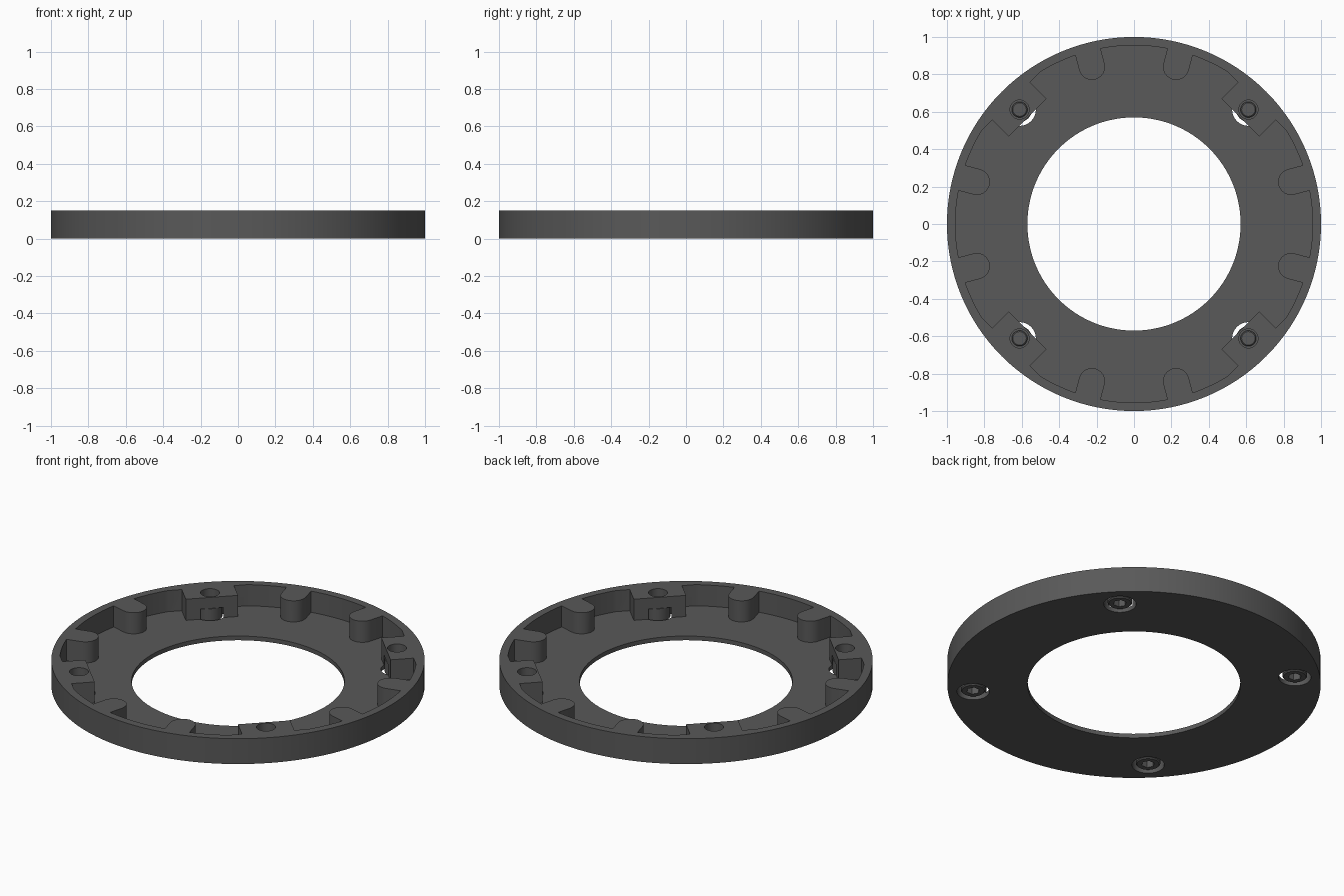
import bpy, bmesh
from math import sin, cos, pi, radians

if "Cube" in bpy.data.objects:
    bpy.data.objects.remove(bpy.data.objects["Cube"])

mat = bpy.data.materials.new("dark_grey")
mat.diffuse_color = (0.1, 0.1, 0.1, 1)
mat.use_nodes = True
mat.node_tree.nodes["Principled BSDF"].inputs["Base Color"].default_value = mat.diffuse_color


def make_object(name, bm):
    bmesh.ops.recalc_face_normals(bm, faces=bm.faces)
    me = bpy.data.meshes.new(name)
    bm.to_mesh(me)
    bm.free()
    ob = bpy.data.objects.new(name, me)
    bpy.context.collection.objects.link(ob)
    me.materials.append(mat)
    return ob


def lathe(name, profile, seg, loc=(0, 0, 0), closed=True):
    """Revolve an (r, z) profile about z; a closed profile makes a ring, an open one is capped."""
    bm = bmesh.new()
    rings = [[bm.verts.new((loc[0] + r * cos(2 * pi * i / seg),
                            loc[1] + r * sin(2 * pi * i / seg), loc[2] + z))
              for i in range(seg)] for r, z in profile]
    n = len(rings)
    for k in range(n if closed else n - 1):
        a, b = rings[k], rings[(k + 1) % n]
        for i in range(seg):
            j = (i + 1) % seg
            bm.faces.new((a[i], a[j], b[j], b[i]))
    if not closed:
        bm.faces.new(rings[0])
        bm.faces.new(rings[-1])
    return make_object(name, bm)


def prism(name, outline, z0, z1, angle):
    """Extrude an outline given as (radial, tangential) points, turned to an angle."""
    c, s = cos(angle), sin(angle)
    bm = bmesh.new()
    lo, hi = ([bm.verts.new((r * c - t * s, r * s + t * c, z)) for r, t in outline]
              for z in (z0, z1))
    bm.faces.new(lo)
    bm.faces.new(hi)
    for i in range(len(lo)):
        j = (i + 1) % len(lo)
        bm.faces.new((lo[i], lo[j], hi[j], hi[i]))
    return make_object(name, bm)


def boolean(target, tool, op):
    tool.hide_render = True
    mod = target.modifiers.new("cut", 'BOOLEAN')
    mod.operation, mod.solver, mod.object = op, 'EXACT', tool
    bpy.context.view_layer.objects.active = target
    bpy.ops.object.modifier_apply(modifier=mod.name)
    bpy.data.objects.remove(tool)


def smooth(ob):
    bpy.ops.object.select_all(action='DESELECT')
    ob.select_set(True)
    bpy.context.view_layer.objects.active = ob
    bpy.ops.object.shade_smooth_by_angle(angle=radians(25))


H, FLOOR = 0.15, 0.025
SCREW_R = 0.865

# Flat ring floor with a raised outer wall
body = lathe("ring_body", [(0.57, 0), (1, 0), (1, H), (0.955, H),
                           (0.955, FLOOR), (0.57, FLOOR)], 128)

# Eight rounded tabs on the inside of the wall
tab = [(0.97, -0.07)] + [(0.87 - 0.07 * cos(a), 0.07 * sin(a))
                         for a in [pi * (i / 12 - 0.5) for i in range(13)]] + [(0.97, 0.07)]
for q in range(4):
    for off in (-15, 15):
        boolean(body, prism("tab", tab, 0.01, H, radians(90 * q + off)), 'UNION')

# Four screw blocks with a flat thickened wall behind them
half = [(0.805, 0.142), (0.93, 0.142), (0.93, 0.22), (0.955, 0.22)]
block = half + [(r, -t) for r, t in reversed(half)]
for q in range(4):
    ang = radians(45 + 90 * q)
    pos = (SCREW_R * cos(ang), SCREW_R * sin(ang), 0)
    boolean(body, prism("block", block, 0.01, H, ang), 'UNION')
    # Counterbore from below and screw hole through the top
    bore = [(0.087, -0.05), (0.087, 0.085), (0.051, 0.085), (0.051, 0.2)]
    boolean(body, lathe("bore", bore, 32, pos, closed=False), 'DIFFERENCE')

    # Socket head screw
    screw = lathe("screw", [(0.06, 0.005), (0.066, 0.011), (0.066, 0.085), (0.042, 0.085),
                            (0.042, 0.105), (0.036, 0.11)], 32, pos, closed=False)
    boolean(screw, lathe("socket", [(0.036, -0.02), (0.036, 0.045)], 6, pos, closed=False),
            'DIFFERENCE')
    smooth(screw)

smooth(body)
